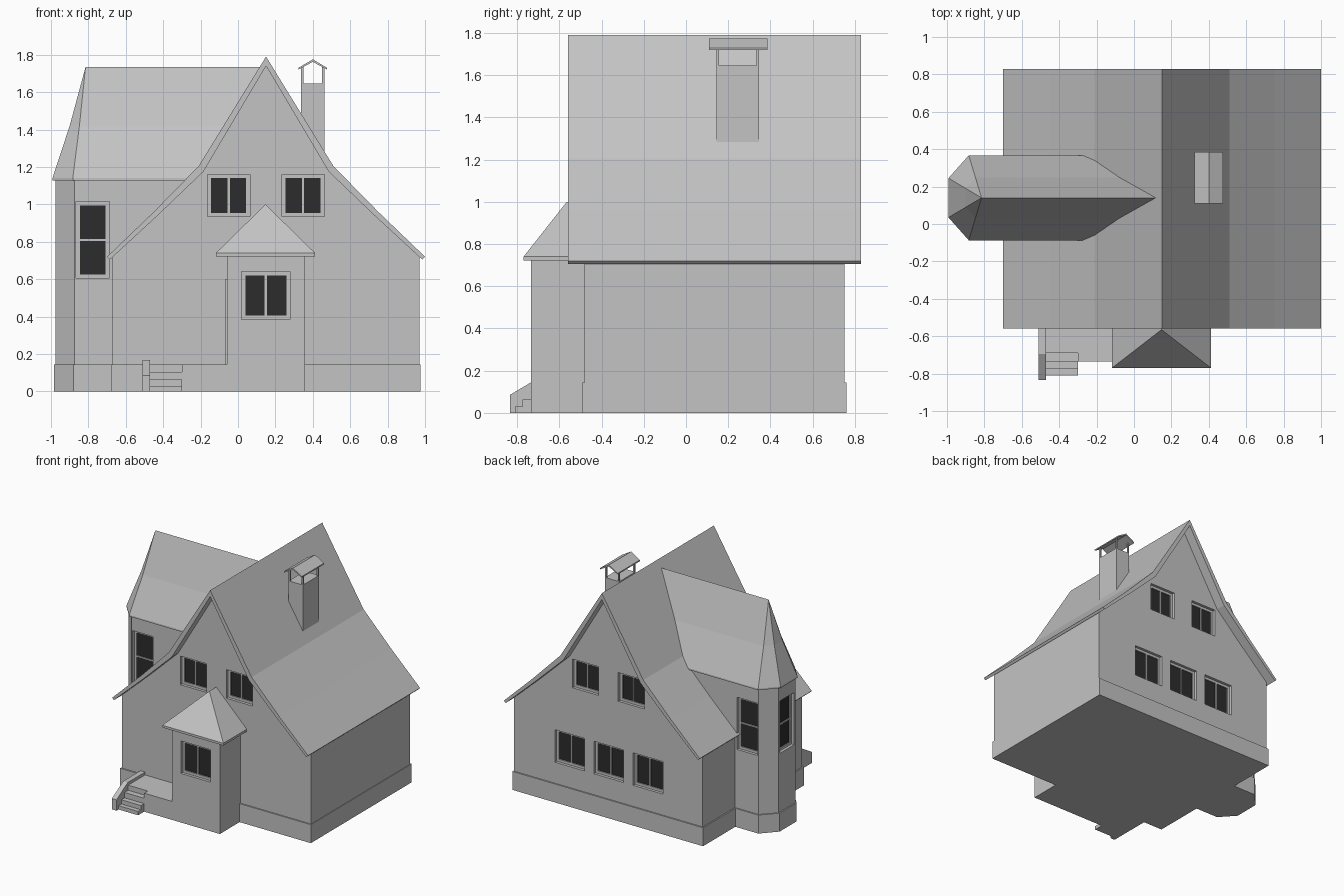
import bpy, bmesh
from math import radians, pi
from mathutils import Matrix, Vector

cube = bpy.data.objects.get("Cube")
if cube:
    bpy.data.objects.remove(cube, do_unlink=True)


def material(name, value):
    m = bpy.data.materials.new(name)
    m.use_nodes = True
    colour = (value, value, value, 1)
    m.diffuse_color = colour
    m.node_tree.nodes["Principled BSDF"].inputs["Base Color"].default_value = colour
    return m


PLASTER = material("plaster grey", 0.55)
GLASS = material("dark glass", 0.025)


def finish(name, bm, mat=PLASTER):
    bmesh.ops.recalc_face_normals(bm, faces=bm.faces)
    mesh = bpy.data.meshes.new(name)
    bm.to_mesh(mesh)
    bm.free()
    mesh.materials.append(mat)
    ob = bpy.data.objects.new(name, mesh)
    bpy.context.collection.objects.link(ob)
    return ob


def prism(name, pts, axis, a, b):
    """Extrude a 2D outline along an axis from a to b."""
    place = {"x": lambda p, t: (t, p[0], p[1]),
             "y": lambda p, t: (p[0], t, p[1]),
             "z": lambda p, t: (p[0], p[1], t)}[axis]
    bm = bmesh.new()
    lo = [bm.verts.new(place(p, a)) for p in pts]
    hi = [bm.verts.new(place(p, b)) for p in pts]
    bm.faces.new(lo)
    bm.faces.new(hi)
    for i in range(len(pts)):
        j = (i + 1) % len(pts)
        bm.faces.new((lo[i], lo[j], hi[j], hi[i]))
    return finish(name, bm)


def add_box(bm, x, y, z, matrix=Matrix()):
    size = Vector((x[1] - x[0], y[1] - y[0], z[1] - z[0]))
    mid = Vector((sum(x) / 2, sum(y) / 2, sum(z) / 2))
    bmesh.ops.create_cube(bm, size=1, matrix=matrix @ Matrix.Translation(mid) @ Matrix.Diagonal(size.to_4d()))


def box(name, x, y, z):
    bm = bmesh.new()
    add_box(bm, x, y, z)
    return finish(name, bm)


def mirrored(half, centre):
    """Complete a half profile, listed from the outside to the centre line."""
    return [(centre - u, z) for u, z in half] + [(centre + u, z) for u, z in reversed(half) if u > 0]


def window(name, wall, spot, width, height, turn, cols, rows):
    """Cut a recess in the wall and fit frame bars and glass; spot is bottom centre."""
    m = Matrix.Translation(spot) @ Matrix.Rotation(turn, 4, "Z")
    w = width / 2
    depth, rim, bar = 0.05, 0.02, 0.006
    bm = bmesh.new()
    add_box(bm, (-w, w), (-0.04, depth), (0, height), m)
    cutter = finish(name + "_cutter", bm)
    cutter.hide_render = True
    mod = wall.modifiers.new("recess", "BOOLEAN")
    mod.operation, mod.object, mod.solver = "DIFFERENCE", cutter, "EXACT"
    bpy.context.view_layer.update()
    cut = bpy.data.meshes.new_from_object(wall.evaluated_get(bpy.context.evaluated_depsgraph_get()))
    wall.modifiers.clear()
    wall.data = cut
    bpy.data.objects.remove(cutter, do_unlink=True)

    bm = bmesh.new()
    span = (0.022, depth)
    for s in (-1, 1):
        add_box(bm, sorted((s * w, s * (w - rim))), span, (0, height), m)
    for z in (0, height - rim):
        add_box(bm, (-w + rim, w - rim), span, (z, z + rim), m)
    for i in range(1, cols):
        x = -w + rim + (width - 2 * rim) * i / cols
        add_box(bm, (x - bar, x + bar), span, (rim, height - rim), m)
    for i in range(1, rows):
        z = rim + (height - 2 * rim) * i / rows
        add_box(bm, (-w + rim, w - rim), span, (z - bar, z + bar), m)
    finish(name + "_frame", bm)
    bm = bmesh.new()
    add_box(bm, (rim - w, w - rim), (0.03, 0.036), (rim, height - rim), m)
    finish(name + "_glass", bm, GLASS)


# Main house: plinth, gabled walls and flared roof
RIDGE = 0.15
box("house_plinth", (-0.68, 0.975), (-0.49, 0.76), (0, 0.145))
walls = prism("house_walls", mirrored([(0.82, 0.01), (0.82, 0.73), (0.35, 1.185), (0, 1.765)], RIDGE),
              "y", -0.48, 0.75)
outer = mirrored([(0.85, 0.72), (0.6, 0.96), (0.36, 1.205), (0, 1.79)], RIDGE)
inner = mirrored([(0.835, 0.705), (0.58, 0.94), (0.335, 1.175), (0, 1.74)], RIDGE)
prism("main_roof", outer + inner[::-1], "y", -0.56, 0.83)

# Bay on the right side
def bay_outline(grow, end):
    n, f, x, c = -0.07 - grow, 0.35 + grow, -0.975 - grow, -0.875 - grow / 2
    return [(end, n), (c, n), (x, 0.035), (x, 0.245), (c, f), (end, f)]


bay = prism("bay_walls", bay_outline(0, -0.1), "z", 0.01, 1.137)
prism("bay_plinth", bay_outline(0.01, -0.5), "z", 0, 0.145)

# Bay roof: eave rings tapering to a ridge with a hipped end
bm = bmesh.new()
rings = []
for z, f in ((1.128, 1), (1.14, 1), (1.42, 0.48), (1.735, 0)):
    ring = []
    for x, y in bay_outline(0.017, 0.13):
        x = x if x > 0 else -0.815 + (x + 0.815) * f
        ring.append(bm.verts.new((x, 0.14 + (y - 0.14) * f, z)))
    rings.append(ring)
bm.faces.new(rings[0])
for a, b in zip(rings, rings[1:]):
    for i in range(6):
        j = (i + 1) % 6
        bm.faces.new((a[i], a[j], b[j], b[i]))
bmesh.ops.remove_doubles(bm, verts=bm.verts, dist=0.0005)
finish("bay_roof", bm)

# Porch with its base, landing and door
prism("porch_base", [(-0.47, -0.48), (-0.47, -0.69), (-0.3, -0.69), (-0.3, -0.735),
                     (0.357, -0.735), (0.357, -0.48)], "z", 0, 0.145)
porch = box("porch_walls", (-0.06, 0.357), (-0.735, -0.47), (0.145, 0.73))
box("porch_door", (-0.066, -0.058), (-0.7, -0.52), (0.145, 0.6))

# Porch roof: hipped at the front, running into the gable wall
bm = bmesh.new()
levels = []
for z in (0.722, 0.74):
    levels.append([bm.verts.new((x, y, z)) for x, y in
                   ((-0.118, -0.47), (-0.118, -0.77), (0.412, -0.77), (0.412, -0.47))])
low, top = levels
apex, back = bm.verts.new((0.147, -0.565, 1.0)), bm.verts.new((0.147, -0.47, 1.0))
bm.faces.new(low)
for i in range(4):
    j = (i + 1) % 4
    bm.faces.new((low[i], low[j], top[j], top[i]))
bm.faces.new((top[0], top[1], apex, back))
bm.faces.new((top[1], top[2], apex))
bm.faces.new((top[2], top[3], back, apex))
bm.faces.new((top[3], top[0], back))
finish("porch_roof", bm)

# Steps and sloping side wall
prism("steps", [(-0.69, 0), (-0.81, 0), (-0.81, 0.03), (-0.775, 0.03), (-0.775, 0.063),
                (-0.735, 0.063), (-0.735, 0.105), (-0.69, 0.105)], "x", -0.47, -0.3)
prism("step_side_wall", [(-0.48, 0), (-0.835, 0), (-0.835, 0.085), (-0.695, 0.168), (-0.48, 0.168)],
      "x", -0.51, -0.47)

# Chimney with corner posts and a small gabled cap
box("chimney_stack", (0.338, 0.462), (0.145, 0.345), (1.1, 1.645))
for i, x in enumerate((0.338, 0.45)):
    for j, y in enumerate((0.145, 0.333)):
        box(f"chimney_post_{i}_{j}", (x, x + 0.012), (y, y + 0.012), (1.645, 1.735))
prism("chimney_cap", mirrored([(0.077, 1.73), (0, 1.775)], 0.4)
      + mirrored([(0.077, 1.72), (0, 1.762)], 0.4)[::-1], "y", 0.11, 0.385)

# Windows
for side, y, turn in (("front", -0.48, 0), ("back", 0.75, pi)):
    for i, x in enumerate((-0.05, 0.348)):
        window(f"{side}_upper_window_{i}", walls, (x, y, 0.935), 0.227, 0.225, turn, 2, 1)
for i, x in enumerate((-0.195, 0.145, 0.485)):
    window(f"back_lower_window_{i}", walls, (x, 0.75, 0.31), 0.258, 0.255, pi, 2, 1)
window("porch_window", porch, (0.149, -0.735, 0.385), 0.258, 0.255, 0, 2, 1)
for name, spot, turn in (("front", (-0.777, -0.07, 0.605), 0), ("back", (-0.777, 0.35, 0.605), pi),
                         ("side", (-0.975, 0.14, 0.605), -pi / 2)):
    window(f"bay_{name}_window", bay, spot, 0.178, 0.41, turn, 1, 2)
